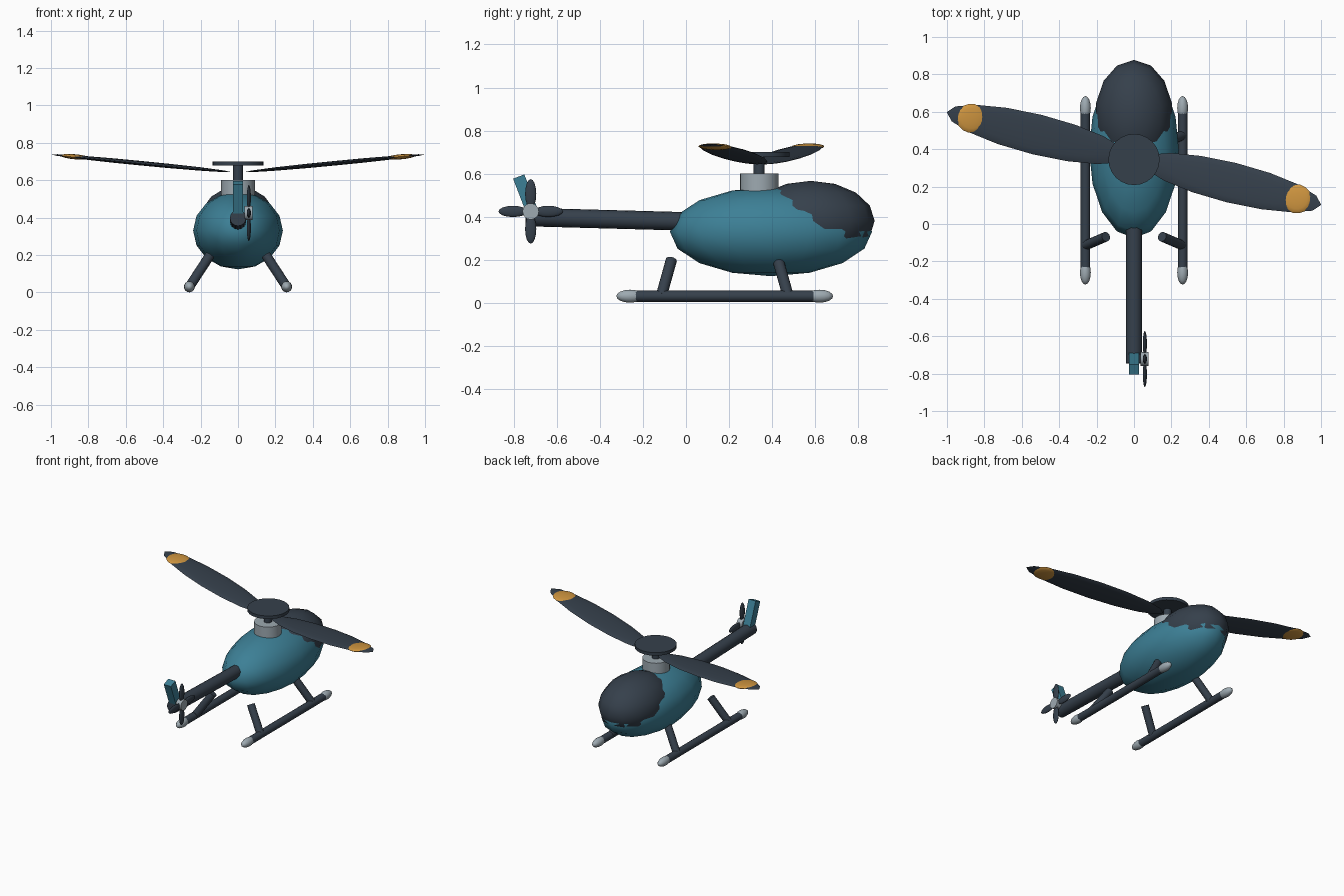
import bpy, bmesh, math
from mathutils import Matrix, Vector

if "Cube" in bpy.data.objects:
    bpy.data.objects.remove(bpy.data.objects["Cube"])


def mat(name, rgb):
    m = bpy.data.materials.new(name)
    m.diffuse_color = (*rgb, 1)
    m.use_nodes = True
    m.node_tree.nodes["Principled BSDF"].inputs["Base Color"].default_value = m.diffuse_color
    return m


TEAL = mat("teal", (0.046, 0.215, 0.305))
DARK = mat("dark slate", (0.036, 0.051, 0.071))
GREY = mat("light grey", (0.34, 0.40, 0.44))
ORANGE = mat("orange", (0.62, 0.30, 0.05))


def T(x, y, z):
    return Matrix.Translation((x, y, z))


def R(deg, axis):
    return Matrix.Rotation(math.radians(deg), 4, axis)


def finish(name, bm, material):
    me = bpy.data.meshes.new(name)
    bm.to_mesh(me)
    bm.free()
    me.materials.append(material)
    ob = bpy.data.objects.new(name, me)
    bpy.context.collection.objects.link(ob)
    bpy.ops.object.select_all(action='DESELECT')
    ob.select_set(True)
    bpy.context.view_layer.objects.active = ob
    bpy.ops.object.shade_smooth_by_angle(angle=math.radians(50))
    return ob


def ellipsoid(name, m, radii, material, seg=16, rings=8):
    bm = bmesh.new()
    bmesh.ops.create_uvsphere(bm, u_segments=seg, v_segments=rings, radius=1,
                              matrix=m @ Matrix.Diagonal((*radii, 1)))
    return finish(name, bm, material)


def rod(name, a, b, r, material, seg=16):
    a, b = Vector(a), Vector(b)
    d = b - a
    rot = d.to_track_quat('Z', 'Y').to_matrix().to_4x4()
    bm = bmesh.new()
    bmesh.ops.create_cone(bm, cap_ends=True, segments=seg, radius1=r, radius2=r,
                          depth=d.length, matrix=Matrix.Translation((a + b) / 2) @ rot)
    return finish(name, bm, material)


# Body and canopy
ellipsoid("fuselage", T(0, 0.395, 0.33), (0.24, 0.47, 0.207), TEAL)
ellipsoid("canopy", T(0, 0.58, 0.38), (0.208, 0.297, 0.186), DARK, 14, 8)

# Main rotor mast
rod("mast_base", (0, 0.34, 0.48), (0, 0.34, 0.60), 0.09, GREY, 20)
rod("mast_shaft", (0, 0.34, 0.58), (0, 0.34, 0.69), 0.026, DARK)
rod("rotor_disc", (0, 0.345, 0.678), (0, 0.345, 0.70), 0.137, DARK, 24)

# Main rotor blades with orange tip patches
for i, side in enumerate(("right", "left")):
    arm = T(0, 0.35, 0.64) @ R(-13.9 + 180 * i, 'Z') @ R(-5.4, 'Y')
    ellipsoid(side + "_main_blade", arm @ T(0.538, 0, 0), (0.498, 0.108, 0.012), DARK)
    ellipsoid(side + "_blade_patch", arm @ T(0.9, 0, 0), (0.08, 0.078, 0.0135), ORANGE)

# Tail boom and fin
rod("tail_boom", (0, -0.745, 0.398), (0, 0.06, 0.376), 0.043, DARK)
bm = bmesh.new()
bmesh.ops.create_cube(bm, size=1, matrix=T(0, -0.74, 0.488) @ R(21, 'X')
                      @ Matrix.Diagonal((0.056, 0.056, 0.21, 1)))
finish("tail_fin", bm, TEAL)

# Tail rotor
rod("tail_rotor_hub", (0.035, -0.722, 0.424), (0.078, -0.722, 0.424), 0.038, GREY)
for k in range(4):
    m = T(0.058, -0.722, 0.424) @ R(90 * k, 'X') @ T(0, 0, 0.082) @ R(90, 'Y')
    ellipsoid(f"tail_blade_{k + 1}", m, (0.068, 0.026, 0.011), DARK)

# Skids, end caps and struts
for s, side in ((1, "right"), (-1, "left")):
    x = 0.26 * s
    rod(side + "_skid", (x, -0.26, 0.03), (x, 0.62, 0.03), 0.026, DARK)
    for e, end in ((-1, "rear"), (1, "front")):
        ellipsoid(f"{side}_{end}_skid_cap", T(x, 0.18 + 0.44 * e, 0.03),
                  (0.029, 0.064, 0.03), GREY)
        rod(f"{side}_{end}_strut", (x, 0.18 + 0.295 * e, 0.03),
            (0.15 * s, 0.18 + 0.248 * e, 0.198), 0.026, DARK)
